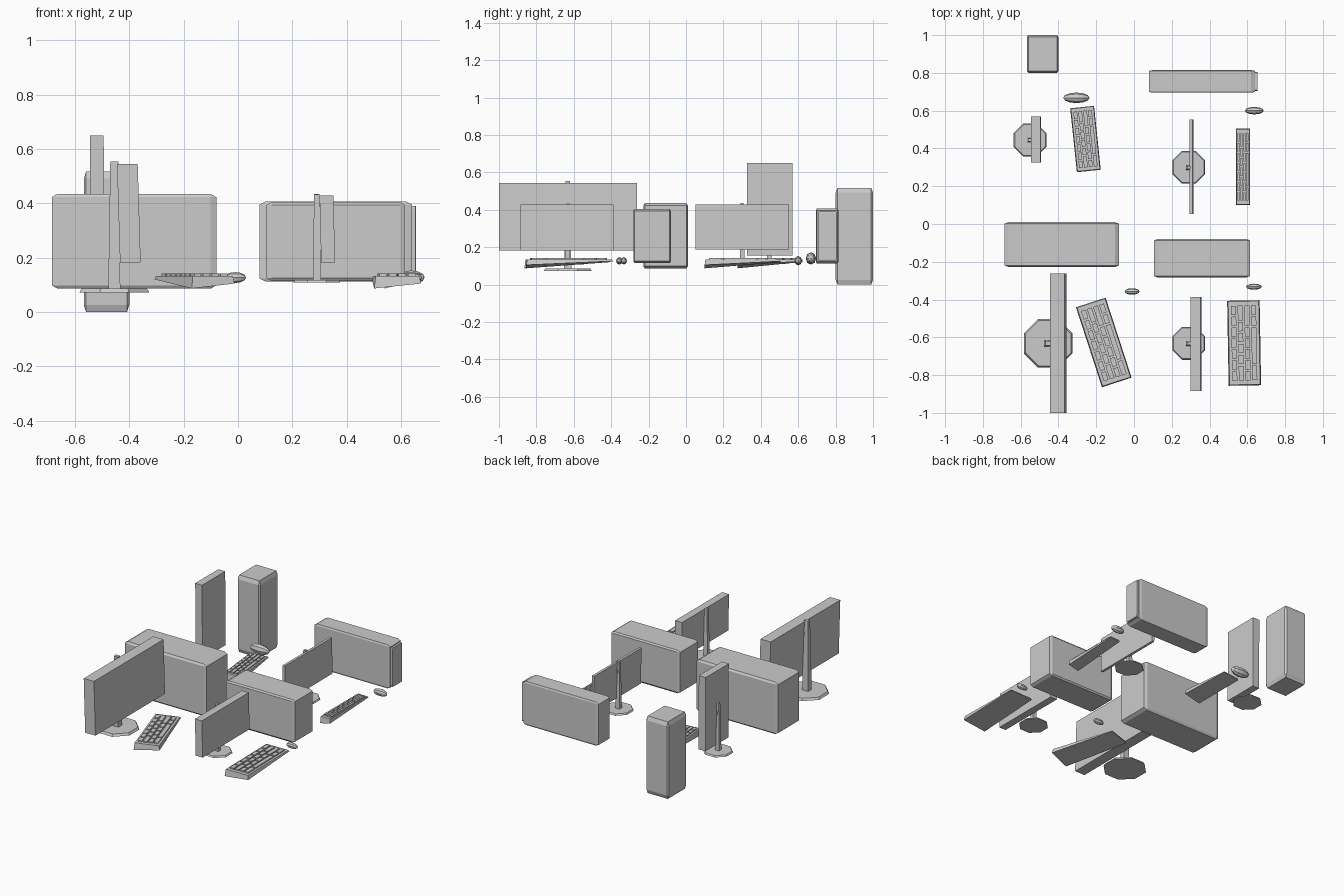
import bpy, bmesh, math
from mathutils import Matrix, Vector

if "Cube" in bpy.data.objects:
    bpy.data.objects.remove(bpy.data.objects["Cube"])


def finish(name, bm):
    bmesh.ops.recalc_face_normals(bm, faces=bm.faces[:])
    me = bpy.data.meshes.new(name)
    bm.to_mesh(me)
    bm.free()
    ob = bpy.data.objects.new(name, me)
    bpy.context.collection.objects.link(ob)
    return ob


def hexa(bm, x0, x1, y0, y1, z0, z1):
    """Box between limits; z0 and z1 may be functions of (x, y)."""
    for v in bmesh.ops.create_cube(bm, size=1)["verts"]:
        x = x1 if v.co.x > 0 else x0
        y = y1 if v.co.y > 0 else y0
        z = z1 if v.co.z > 0 else z0
        v.co = (x, y, z(x, y) if callable(z) else z)


def tower(name, lo, hi, bevel=0.035):
    # Unit cube bevelled first, then stretched to size
    bm = bmesh.new()
    bmesh.ops.create_cube(bm, size=1)
    bmesh.ops.bevel(bm, geom=bm.edges[:], offset=bevel, segments=1,
                    affect='EDGES', profile=0.5)
    lo, hi = Vector(lo), Vector(hi)
    bm.transform(Matrix.Translation((lo + hi) / 2) @ Matrix.Diagonal((*(hi - lo), 1)))
    return finish(name, bm)


def stand(name, x, y, z, s):
    bm = bmesh.new()
    # Octagonal foot with flat sides facing the axes
    bmesh.ops.create_cone(bm, cap_ends=True, segments=8, radius1=0.094, radius2=0.088, depth=0.01,
                          matrix=Matrix.Translation((0, 0, 0.005)) @ Matrix.Rotation(math.pi / 8, 4, 'Z'))
    # Tapered post
    for v in bmesh.ops.create_cube(bm, size=1)["verts"]:
        top = v.co.z > 0
        w, d = (0.02, 0.016) if top else (0.03, 0.026)
        v.co = (v.co.x * w, v.co.y * d, 0.325 if top else 0.008)
    # Bracket from post to panel
    hexa(bm, 0.0, 0.018, -0.01, 0.01, 0.12, 0.27)
    bm.transform(Matrix.Translation((x, y, z)) @ Matrix.Scale(s, 4))
    return finish(name, bm)


def panel(name, x0, x1, y0, y1, z0, z1, lean):
    bm = bmesh.new()
    hexa(bm, x0, x1, y0, y1, z0, z1)
    for v in bm.verts:  # slight lean
        if v.co.z > (z0 + z1) / 2:
            v.co.x -= lean
    return finish(name, bm)


def keyboard(name, x, y, w, l, deg):
    bm = bmesh.new()
    hw, hl = w / 2, l / 2

    def under(px, py):  # wedge: deepest at the near inner corner
        u, v = px / w + 0.5, py / l + 0.5
        return 0.087 + 0.018 * u * (1 - 0.5 * v) + 0.033 * v - 0.004 * u * v

    hexa(bm, -hw, hw, -hl, hl, under, 0.133)
    # Slightly narrowed top
    for v in bm.verts:
        if v.co.z > 0.1329:
            v.co.x *= 0.94
            v.co.y *= 0.98
    # Staggered rows of keys
    rows = [[1, 1, 1, 1, 1, 1, 1], [1.5, 1, 1, 1, 1, 1.5], [1, 1, 1, 1, 1, 2], [1.5, 3.5, 1, 1]]
    pitch = w * 0.82 / len(rows)
    for i, row in enumerate(rows):
        kx = -w * 0.41 + pitch * i
        unit = l * 0.9 / sum(row)
        ky = -l * 0.45
        for k in row:
            hexa(bm, kx + pitch * 0.12, kx + pitch * 0.88,
                 ky + unit * 0.08, ky + unit * (k - 0.08), 0.131, 0.141)
            ky += unit * k
    bm.transform(Matrix.Translation((x, y, 0)) @ Matrix.Rotation(math.radians(deg), 4, 'Z'))
    return finish(name, bm)


def mouse(name, x, y, z, hx, hy, hz):
    bm = bmesh.new()
    bmesh.ops.create_uvsphere(bm, u_segments=8, v_segments=6, radius=1,
                              matrix=Matrix.Rotation(math.pi / 2, 4, 'Y'))
    bm.transform(Matrix.Translation((x, y, z)) @ Matrix.Diagonal((hx, hy, hz, 1)))
    return finish(name, bm)


# Computer cases
tower("case_back_left", (-0.567, 0.80, 0), (-0.40, 1.0, 0.517), 0.05)
tower("case_front_left", (-0.685, -0.228, 0.086), (-0.08, 0.01, 0.435))
tower("case_front_right", (0.105, -0.282, 0.115), (0.615, -0.08, 0.404))
tower("case_back_right", (0.08, 0.695, 0.113), (0.64, 0.815, 0.406))
tower("case_back_right_fascia", (0.62, 0.705, 0.128), (0.655, 0.806, 0.39))

# Monitor stands
stand("stand_back_left", -0.55, 0.445, 0.11, 1)
stand("stand_front_left", -0.455, -0.632, 0.072, 1.48)
stand("stand_front_right", 0.29, -0.632, 0.108, 1)
stand("stand_back_right", 0.29, 0.30, 0.11, 1)

# Monitor panels
panel("screen_back_left", -0.543, -0.492, 0.325, 0.57, 0.155, 0.65, 0.002)
panel("screen_front_left", -0.434, -0.358, -1.0, -0.262, 0.183, 0.544, 0.011)
panel("screen_front_right", 0.306, 0.357, -0.885, -0.387, 0.183, 0.428, 0.006)
panel("screen_back_right", 0.298, 0.315, 0.052, 0.552, 0.187, 0.427, 0.004)

# Keyboards
keyboard("keyboard_back_left", -0.257, 0.45, 0.127, 0.34, 6)
keyboard("keyboard_front_left", -0.16, -0.627, 0.165, 0.445, 18)
keyboard("keyboard_front_right", 0.583, -0.63, 0.172, 0.45, 1)
keyboard("keyboard_back_right", 0.577, 0.302, 0.075, 0.405, 0)

# Mice
mouse("mouse_back_left", -0.305, 0.668, 0.14, 0.07, 0.028, 0.033)
mouse("mouse_front_left", -0.01, -0.357, 0.127, 0.04, 0.017, 0.02)
mouse("mouse_front_right", 0.635, -0.332, 0.127, 0.042, 0.016, 0.02)
mouse("mouse_back_right", 0.637, 0.60, 0.128, 0.05, 0.02, 0.025)
